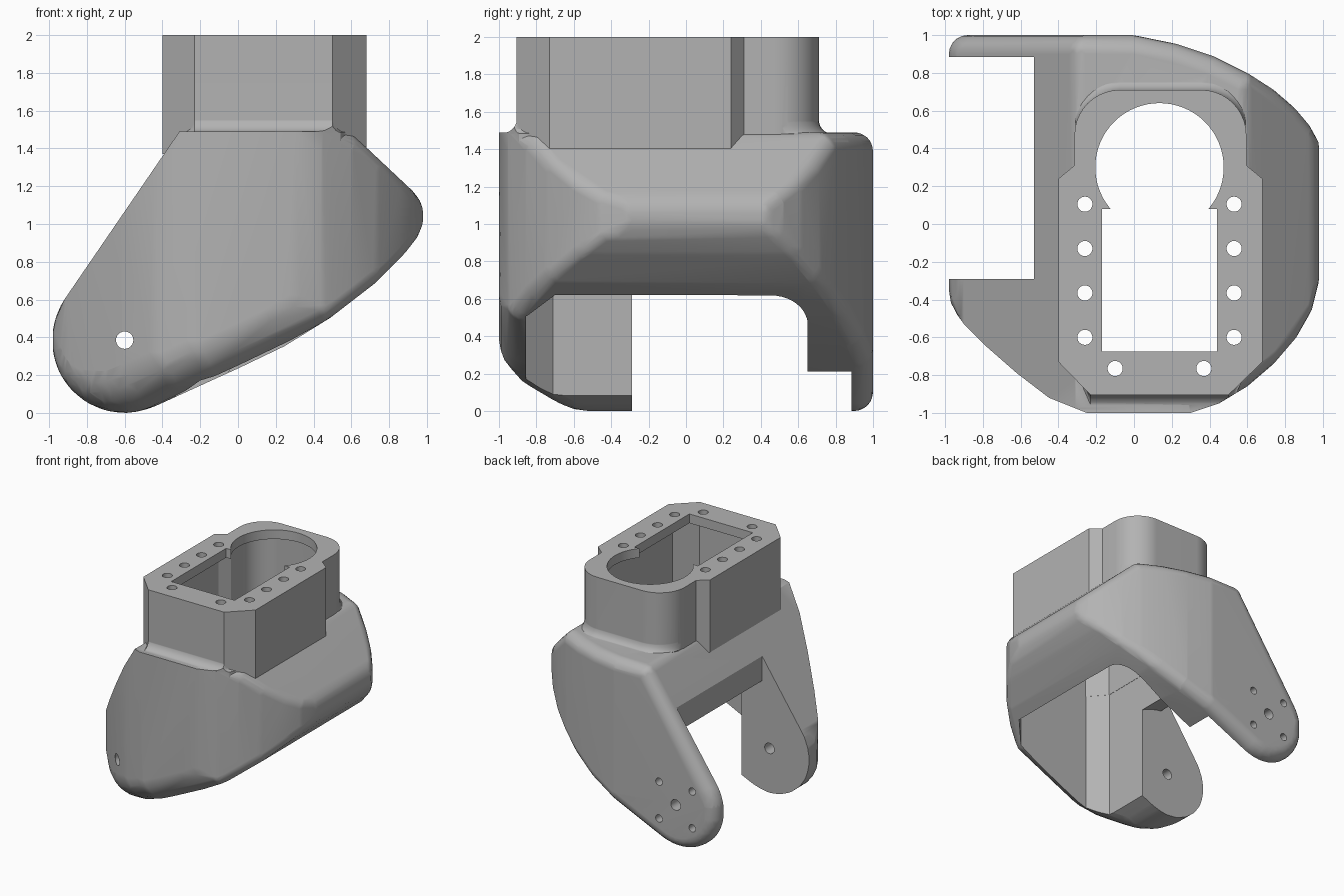
import bpy, bmesh, math
from mathutils import Vector

old = bpy.data.objects.get("Cube")
if old:
    bpy.data.objects.remove(old, do_unlink=True)

grey = bpy.data.materials.new("plain grey")
grey.use_nodes = True
grey.diffuse_color = (0.45, 0.45, 0.45, 1)
grey.node_tree.nodes["Principled BSDF"].inputs["Base Color"].default_value = grey.diffuse_color


def make_object(name, bm):
    bmesh.ops.recalc_face_normals(bm, faces=bm.faces[:])
    mesh = bpy.data.meshes.new(name)
    bm.to_mesh(mesh)
    bm.free()
    mesh.materials.append(grey)
    obj = bpy.data.objects.new(name, mesh)
    bpy.context.collection.objects.link(obj)
    return obj


def loft(name, rings):
    """Solid through matching rings of 3D points."""
    bm = bmesh.new()
    loops = [[bm.verts.new(p) for p in ring] for ring in rings]
    n = len(loops[0])
    for low, high in zip(loops, loops[1:]):
        for i in range(n):
            j = (i + 1) % n
            bm.faces.new((low[i], low[j], high[j], high[i]))
    bm.faces.new(loops[0][::-1])
    bm.faces.new(loops[-1])
    return make_object(name, bm)


def prism(name, outline, z0, z1):
    return loft(name, [[(x, y, z) for x, y in outline] for z in (z0, z1)])


def arc(cx, cy, r, a0, a1, steps):
    angles = [math.radians(a0 + (a1 - a0) * i / steps) for i in range(steps + 1)]
    return [(cx + r * math.cos(a), cy + r * math.sin(a)) for a in angles]


def box(name, x0, x1, y0, y1, z0, z1):
    return prism(name, [(x0, y0), (x1, y0), (x1, y1), (x0, y1)], z0, z1)


def rod_z(x, y, r, z0, z1, sides=24):
    return prism("upright_cutter", arc(x, y, r, 0, 360 - 360 / sides, sides - 1), z0, z1)


def rod_y(x, z, r, y0, y1, sides=24):
    ring = arc(x, z, r, 0, 360 - 360 / sides, sides - 1)
    return loft("cross_cutter", [[(u, y, v) for u, v in ring] for y in (y0, y1)])


def combine(target, other, operation):
    mod = target.modifiers.new("combine", "BOOLEAN")
    mod.operation, mod.object, mod.solver = operation, other, "EXACT"
    bpy.ops.object.select_all(action="DESELECT")
    target.select_set(True)
    bpy.context.view_layer.objects.active = target
    bpy.ops.object.modifier_apply(modifier=mod.name)
    bpy.data.objects.remove(other, do_unlink=True)


# Side profile (x, z) and plan outline (x, y) of the fork body
PIVOT = (-0.6, 0.385)
profile = arc(*PIVOT, 0.385, 145.6, 294.5, 20) + [
    (0, 0.235), (0.25, 0.355), (0.5, 0.51), (0.72, 0.68), (0.88, 0.84), (0.95, 0.93),
    (0.98, 1), (0.98, 1.08), (0.96, 1.13), (0.92, 1.18), (0.59, 1.49), (-0.31, 1.49)]
plan = [(-0.98, -0.42), (-0.9, -0.53), (-0.78, -0.65), (-0.62, -0.79), (-0.45, -0.92),
        (-0.25, -1), (0.3, -1), (0.45, -0.95), (0.6, -0.86), (0.74, -0.74), (0.86, -0.6),
        (0.94, -0.46), (0.98, -0.3), (0.98, 0.43), (0.93, 0.52), (0.85, 0.615),
        (0.74, 0.71), (0.6, 0.8), (0.43, 0.885), (0.22, 0.955), (0, 1), (-0.98, 1)]


def core_points(inset):
    """Corners of the profile-and-plan solid, with every side moved in."""
    bm = bmesh.new()
    bmesh.ops.create_cube(bm, size=5)
    for outline, upright in ((profile, False), (plan, True)):
        for (u0, v0), (u1, v1) in zip(outline, outline[1:] + outline[:1]):
            n = Vector((v1 - v0, u0 - u1)).normalized()
            p = Vector((u0, v0)) - n * inset
            co, no = [Vector((q.x, q.y, 0) if upright else (q.x, 0, q.y)) for q in (p, n)]
            bmesh.ops.bisect_plane(bm, geom=bm.verts[:] + bm.edges[:] + bm.faces[:],
                                   dist=1e-5, plane_co=co, plane_no=no, clear_outer=True)
            rim = [e for e in bm.edges if e.is_boundary]
            if rim:
                bmesh.ops.holes_fill(bm, edges=rim, sides=0)
    points = [v.co.copy() for v in bm.verts]
    bm.free()
    return points


# Body: hull of small balls at the inset corners, wide rounding under the front arm
ball = bmesh.new()
bmesh.ops.create_icosphere(ball, subdivisions=3, radius=1)
directions = [v.co.copy() for v in ball.verts]
ball.free()

cloud = [p for p in core_points(0) if p.y < 0 and p.z > 0.6 and p.x < 0.5]
for radius, wanted in ((0.1, lambda p: p.y > 0 or p.x > 0.3),
                       (0.22, lambda p: p.y < 0 and p.x <= 0.3)):
    for p in core_points(radius):
        if wanted(p):
            cloud += [p + d * radius for d in directions]

bm = bmesh.new()
for p in cloud:
    bm.verts.new(p)
bmesh.ops.convex_hull(bm, input=bm.verts[:])
bmesh.ops.delete(bm, geom=[v for v in bm.verts if not v.link_faces], context="VERTS")
body = make_object("fork_body", bm)

# Tower with chamfered front and rounded back
tower_outline = [(-0.4, 0.24), (-0.4, -0.73), (-0.23, -0.905), (0.5, -0.905),
                 (0.68, -0.73), (0.68, 0.24), (0.595, 0.31)]
tower_outline += arc(0.355, 0.47, 0.24, 0, 90, 10) + arc(-0.075, 0.47, 0.24, 90, 180, 10)
tower_outline += [(-0.315, 0.31)]
tower = prism("tower", tower_outline, 1.37, 2)

# Hollow fillet where the tower meets the body, front and back
rings = []
for z, flare in [(1.44, 0.09)] + [(1.485 + 0.08 * (1 - math.cos(t)), 0.09 * (1 - math.sin(t)))
                                  for t in [math.pi / 2 * i / 6 for i in range(7)]]:
    rings.append([(min(max(x, -0.311), 0.59), y * (0.998 + flare), z) for x, y in tower_outline])
fillet = loft("tower_fillet", rings)
combine(fillet, prism("plan_limit", [(x * 0.999, y * 0.999) for x, y in plan], 1.3, 1.7), "INTERSECT")
combine(body, tower, "UNION")
combine(body, fillet, "UNION")


# Hollow inside, wider below the tower
def cavity(x0, x1, back0, back1, z0, z1):
    r = 0.2
    pts = [(x0, 0.2), (x0, -0.71), (x0 + 0.13, -0.855), (x1 - 0.15, -0.855), (x1, -0.7),
           (x1, 0.2), (back1, 0.29)]
    pts += arc(back1 - r, 0.45, r, 0, 90, 10) + arc(back0 + r, 0.45, r, 90, 180, 10)
    return prism("cavity_cutter", pts + [(back0, 0.29)], z0, z1)


cuts = [cavity(-0.33, 0.62, -0.27, 0.55, 0.9, 1.92),
        cavity(-0.332, 0.64, -0.3, 0.638, -0.2, 1.22)]

# Gap between the arms, swept round the pivot
cuts.append(rod_y(*PIVOT, 0.575, -0.29, 0.885, 64))
cuts.append(box("gap_cutter", -1.3, -0.53, -0.29, 0.885, -0.2, 1.6))

# Keyhole opening in the top plate
cuts.append(box("slot_cutter", -0.17, 0.44, -0.675, 0.08, 1.8, 2.1))
cuts.append(rod_z(0.135, 0.3, 0.34, 1.8, 2.1, 64))

# Screw holes in the top plate
screws = [(x, 0.105 - 0.235 * i) for x in (-0.26, 0.53) for i in range(4)]
for x, y in screws + [(-0.1, -0.765), (0.37, -0.765)]:
    cuts.append(rod_z(x, y, 0.04, 1.85, 2.1))

# Pivot hole through both arms and four mounting holes in the back arm
cuts.append(rod_y(*PIVOT, 0.046, -1.2, 1.2))
for dx in (-0.16, 0.16):
    for dz in (-0.16, 0.16):
        cuts.append(rod_y(PIVOT[0] + dx, PIVOT[1] + dz, 0.032, 0.7, 1.2))

for cutter in cuts:
    combine(body, cutter, "DIFFERENCE")

bpy.ops.object.shade_smooth_by_angle(angle=math.radians(28))
normals = body.modifiers.new("even_shading", "WEIGHTED_NORMAL")
normals.keep_sharp = True
